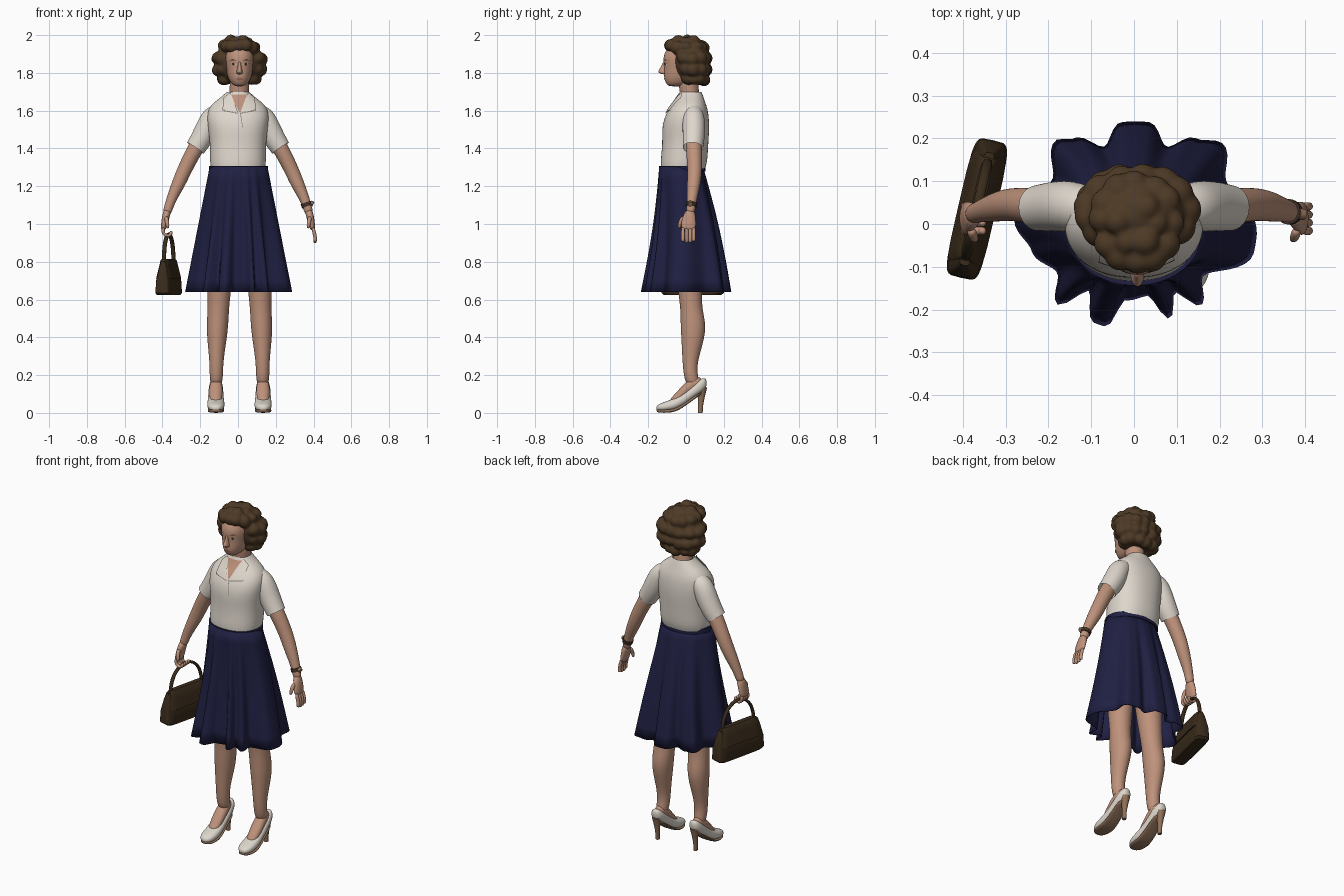
import bpy, bmesh, math, random
from mathutils import Vector, Matrix
from mathutils.bvhtree import BVHTree

random.seed(4)
cube = bpy.data.objects.get("Cube")
if cube:
    bpy.data.objects.remove(cube, do_unlink=True)
X, Y, Z = Vector((1, 0, 0)), Vector((0, 1, 0)), Vector((0, 0, 1))


def material(name, *rgb):
    m = bpy.data.materials.new(name)
    m.use_nodes = True
    m.diffuse_color = (*rgb, 1)
    for node in m.node_tree.nodes:
        if node.type == 'BSDF_PRINCIPLED':
            node.inputs["Base Color"].default_value = (*rgb, 1)
            node.inputs["Roughness"].default_value = 0.8
    return m


SKIN = material("skin", 0.52, 0.29, 0.20)
BLOUSE = material("cream blouse", 0.74, 0.68, 0.61)
SEAM = material("blouse seam", 0.25, 0.22, 0.20)
NAVY = material("navy skirt", 0.014, 0.014, 0.055)
HAIR = material("brown hair", 0.075, 0.042, 0.019)
LEATHER = material("dark leather", 0.042, 0.025, 0.011)
SHOE = material("white shoe", 0.72, 0.67, 0.60)
SOLE = material("tan sole", 0.28, 0.165, 0.10)
LIPS = material("lips", 0.36, 0.15, 0.11)
DARK = material("dark eye", 0.05, 0.03, 0.02)


def add(name, bm, mat, sub=0, sharp=None):
    bmesh.ops.recalc_face_normals(bm, faces=bm.faces)
    me = bpy.data.meshes.new(name)
    bm.to_mesh(me)
    bm.free()
    me.materials.append(mat)
    me.shade_smooth()
    if sharp:
        me.set_sharp_from_angle(angle=math.radians(sharp))
    ob = bpy.data.objects.new(name, me)
    bpy.context.collection.objects.link(ob)
    if sub:
        mod = ob.modifiers.new("smooth", 'SUBSURF')
        mod.levels = mod.render_levels = sub
    return ob


def skin_rings(bm, loops, caps):
    rows = [[bm.verts.new(p) for p in loop] for loop in loops]
    n = len(rows[0])
    for lo, hi in zip(rows, rows[1:]):
        for i in range(n):
            bm.faces.new((lo[i], lo[(i + 1) % n], hi[(i + 1) % n], hi[i]))
    if caps:
        bm.faces.new(rows[0])
        bm.faces.new(rows[-1])


def loft(name, rings, mat, n=16, axes=None, p=2.0, sub=2, caps=True, sharp=None):
    """Rings are (x, y, z, a, b); without axes they stand square to the path."""
    pts = [Vector(r[:3]) for r in rings]
    loops = []
    for k, r in enumerate(rings):
        if axes:
            u, v = axes
        else:
            t = (pts[min(k + 1, len(pts) - 1)] - pts[max(k - 1, 0)]).normalized()
            u = t.cross(Y).normalized()
            v = u.cross(t)
        loop = []
        for i in range(n):
            w = 2 * math.pi * i / n
            c, s = math.cos(w), math.sin(w)
            c = math.copysign(abs(c) ** (2 / p), c)
            s = math.copysign(abs(s) ** (2 / p), s)
            loop.append(pts[k] + u * c * r[3] + v * s * r[4])
        loops.append(loop)
    bm = bmesh.new()
    skin_rings(bm, loops, caps)
    return add(name, bm, mat, sub, sharp)


def tube(name, pts, mat, **kw):
    return loft(name, [(x, y, z, r, r) for x, y, z, r in pts], mat, **kw)


def patch(name, corners, mat, target, off, n=8):
    """Thin plate laid on the front of a part, from four (x, z) corners."""
    tree = BVHTree.FromObject(target, bpy.context.evaluated_depsgraph_get())
    a, b, c, d = [Vector(q) for q in corners]
    bm = bmesh.new()
    grid = []
    for i in range(n + 1):
        row = []
        for j in range(n + 1):
            s, t = i / n, j / n
            q = a.lerp(b, s).lerp(d.lerp(c, s), t)
            hit, nor, _, _ = tree.ray_cast(Vector((q.x, -1, q.y)), Y)
            if hit is None:
                hit, nor = Vector((q.x, 0, q.y)), -Y
            row.append(bm.verts.new(hit + nor * (off if nor.y < 0 else -off)))
        grid.append(row)
    for i in range(n):
        for j in range(n):
            bm.faces.new((grid[i][j], grid[i + 1][j], grid[i + 1][j + 1], grid[i][j + 1]))
    return add(name, bm, mat)


# Head and neck
HX = 0.008
head = loft("head", [(HX, y, z, a, b) for z, y, a, b in (
    (1.728, -.055, .022, .035), (1.742, -.045, .043, .06), (1.765, -.03, .057, .085),
    (1.79, -.015, .067, .103), (1.83, -.003, .075, .112), (1.86, -.004, .079, .117),
    (1.90, -.002, .08, .117), (1.95, .01, .066, .095), (1.975, .01, .03, .05))],
    SKIN, n=24, axes=(X, Y), p=2.2)
loft("neck", [(HX / 2, .03, 1.60, .065, .05), (HX / 2, .022, 1.67, .054, .052),
              (HX, .015, 1.72, .052, .052), (HX, .01, 1.78, .054, .055)], SKIN, axes=(X, Y))
loft("nose", [(HX, -.112, 1.86, .007, .012), (HX, -.114, 1.83, .010, .018),
              (HX, -.118, 1.81, .016, .032), (HX, -.118, 1.799, .017, .026),
              (HX, -.11, 1.792, .012, .012)], SKIN, axes=(X, Y))


def diamond(x, z, w, h):
    return (x - w, z), (x, z + h), (x + w, z), (x, z - h)


for side, s in (("left", 1), ("right", -1)):
    ex = HX + s * .032
    patch(side + "_eye", diamond(ex, 1.846, .016, .008), SHOE, head, .001)
    patch(side + "_iris", diamond(ex, 1.846, .008, .008), DARK, head, .002)
    patch(side + "_eyelid", ((ex - .016, 1.847), (ex, 1.855), (ex + .016, 1.847), (ex, 1.852)),
          DARK, head, .0025)
    patch(side + "_brow", ((HX + s * .015, 1.866), (HX + s * .036, 1.873),
                           (HX + s * .054, 1.864), (HX + s * .036, 1.867)), HAIR, head, .002)
patch("mouth", diamond(HX, 1.768, .024, .009), LIPS, head, .002)

# Wavy hair: a cap and rows of curls fused together
bm = bmesh.new()


def blob(x, y, z, sx, sy, sz):
    m = Matrix.Translation((x, y, z)) @ Matrix.Diagonal((sx, sy, sz, 1))
    bmesh.ops.create_icosphere(bm, subdivisions=3, radius=1, matrix=m)


blob(.006, .025, 1.865, .122, .102, .13)
for z, rx, ry, cy, r, count in ((1.768, .085, .05, .045, .038, 11), (1.82, .107, .066, .04, .040, 13),
                                (1.88, .108, .073, .03, .042, 13), (1.94, .08, .088, .005, .036, 12),
                                (1.968, .045, .045, 0, .032, 6)):
    for i in range(count):
        w = 2 * math.pi * (i + random.uniform(-.2, .2)) / count
        if z < 1.9 and math.sin(w) < -.68:
            continue
        k = r * random.uniform(.9, 1.06)
        blob(.006 + rx * math.cos(w), cy + ry * math.sin(w), z + random.uniform(-.008, .006),
             k, k, k * random.uniform(.8, 1))
hair = add("hair", bm, HAIR)
mod = hair.modifiers.new("fuse", 'REMESH')
mod.mode, mod.voxel_size, mod.use_smooth_shade = 'VOXEL', .007, True
mod = hair.modifiers.new("soften", 'SMOOTH')
mod.iterations = 3

# Blouse: body from front and back depth at each height
body = loft("blouse_body", [(0, (f + b) / 2, z, a, (b - f) / 2) for z, a, f, b in (
    (1.295, .143, -.133, .102), (1.33, .15, -.136, .114), (1.42, .148, -.125, .118),
    (1.50, .158, -.128, .124), (1.56, .166, -.117, .122), (1.61, .158, -.09, .115),
    (1.645, .128, -.062, .102), (1.675, .085, -.043, .092), (1.70, .06, -.034, .082))],
    BLOUSE, n=28, axes=(X, Y), p=2.25, caps=False)
patch("open_neck", ((-.045, 1.685), (.05, 1.685), (.014, 1.59), (.008, 1.59)), SKIN, body, .003)
for side, s in (("left", 1), ("right", -1)):
    mx = .006
    flap = [(mx + s * x, z) for x, z in ((.044, 1.692), (.080, 1.662), (.086, 1.60), (.006, 1.585))]
    patch(side + "_collar", flap, BLOUSE, body, .008)
    edge = [(mx + s * x, z) for x, z in ((.086, 1.60), (.006, 1.585), (.006, 1.581), (.088, 1.596))]
    patch(side + "_collar_edge", edge, SEAM, body, .006)
patch("placket", ((.010, 1.59), (.014, 1.59), (.026, 1.51), (.023, 1.51)), SEAM, body, .003)

# Skirt: oval waist blending into a pleated hem, as (angle, radius)
HEM = ((-14, .285), (-5, .285), (25, .235), (42, .278), (55, .245), (68, .195), (82, .24), (98, .24),
       (112, .195), (125, .245), (134, .27), (152, .22), (178, .283), (195, .25), (212, .215),
       (226, .262), (235, .19), (247, .25), (254, .25), (262, .18), (280, .17), (290, .235),
       (300, .185), (309, .245), (322, .20), (346, .285))


def hem_radius(deg):
    for (a, ra), (b, rb) in zip(HEM, HEM[1:]):
        if a <= deg <= b:
            k = (1 - math.cos(math.pi * (deg - a) / (b - a))) / 2
            return ra + (rb - ra) * k


loops = []
for k in range(11):
    t = k / 10
    loop = []
    for i in range(120):
        deg = -14 + 3 * i
        w = math.radians(deg)
        c, s = math.cos(w), math.sin(w)
        waist = 1 / math.hypot(c / .153, s / .117)
        r = waist + (hem_radius(deg) - waist) * t
        loop.append((r * c + .003, r * s - .027 * (1 - t) + .012 * math.sin(math.pi * t),
                     1.305 - .665 * t))
    loops.append(loop)
bm = bmesh.new()
skin_rings(bm, loops, False)
skirt = add("skirt", bm, NAVY)
mod = skirt.modifiers.new("cloth", 'SOLIDIFY')
mod.thickness = .005
loft("waistband", [(.002, -.02, z, .156, .122) for z in (1.278, 1.308)], NAVY, n=40,
     axes=(X, Y), sub=0, sharp=40)

# Arms, sleeves, legs and shoes
for side, s in (("left", 1), ("right", -1)):
    tube(side + "_sleeve", [(s * x, y, z, r) for x, y, z, r in (
        (.09, .035, 1.60, .045), (.137, .04, 1.572, .06), (.168, .042, 1.50, .061),
        (.200, .04, 1.44, .058), (.226, .037, 1.402, .054))], BLOUSE, caps=False)
    tube(side + "_arm", [(s * x, y, z, r) for x, y, z, r in (
        (.17, .04, 1.49, .044), (.232, .042, 1.39, .043), (.282, .047, 1.29, .039),
        (.312, .042, 1.22, .037), (.345, .034, 1.15, .029), (.366, .027, 1.095, .024),
        (.378, .022, 1.05, .024))], SKIN)

    def limb(name, rings, mat, axes, **kw):
        loft(side + name, [(.008 + s * x, y, z, a, b) for x, y, z, a, b in rings], mat, axes=axes, **kw)

    limb("_leg", ((.095, .01, 1.0, .085, .085), (.10, .01, .80, .075, .075), (.108, .022, .64, .063, .064),
                  (.112, .028, .55, .057, .058), (.117, .04, .46, .059, .070), (.12, .034, .37, .050, .058),
                  (.122, .022, .28, .038, .042), (.123, .022, .21, .036, .036),
                  (.123, .04, .14, .033, .04)), SKIN, (X, Y))
    limb("_foot", ((.124, .085, .165, .026, .03), (.124, .03, .15, .034, .042), (.125, -.01, .115, .036, .04),
                   (.125, -.05, .078, .034, .032), (.125, -.09, .05, .02, .018)), SKIN, (X, Z))
    shoe = [(.125, y, z, a, b) for y, z, a, b in (
        (.110, .158, .016, .022), (.088, .150, .036, .040), (.04, .115, .040, .036),
        (-.01, .074, .042, .034), (-.06, .045, .047, .033), (-.11, .034, .046, .026),
        (-.142, .029, .034, .019), (-.157, .025, .014, .010))]
    limb("_shoe", shoe, SHOE, (X, Z), p=2.4)
    limb("_sole", [(x, y, max(z - b, .009), a * .95, .009) for x, y, z, a, b in shoe[1:]], SOLE, (X, Z), p=3)
    limb("_heel", ((.125, .086, .135, .027, .026), (.125, .083, .10, .019, .020),
                   (.125, .078, .05, .012, .014), (.125, .076, 0, .011, .012)), SOLE, (X, Y),
         sub=0, sharp=40)

# Hands: the left hangs open, the right curls round the bag handle
for side, s, reach in (("left", 1, 0), ("right", -1, .015)):
    loft(side + "_palm", [(s * x, y, z, a, b) for x, y, z, a, b in (
        (.372, .024, 1.075, .022, .024), (.382, .018, 1.04, .020, .034),
        (.39, .013, 1.0, .018, .041), (.397, .012, .965, .013, .038))], SKIN)
    tube(side + "_thumb", [(s * .38, -.012, 1.04, .013), (s * .376, -.032, 1.01, .012),
                           (s * .37, -.036, .975, .009)], SKIN, n=8)
    for i in range(4):
        y = -.016 + i * .019
        tip = .895 + .008 * abs(i - 1.4)
        if s > 0:
            path = ((.395, .985), (.405, .95), (.41, .92), (.406, tip))
        else:
            path = ((.395, .985), (.398, .95), (.378, .935), (.355, .942), (.352, .965))
        tube(side + "_finger", [(s * x, y, z, .0105) for x, z in path], SKIN, n=8)

tube("wristwatch_band", [(.360, .029, 1.112, .030), (.367, .027, 1.092, .029)], DARK, sub=0, sharp=40)
tube("wristwatch_face", [(.384, .024, 1.112, .013), (.398, .022, 1.105, .013)], SOLE, sub=0, sharp=40)

# Handbag, turned along the right side
bag = [
    loft("handbag", [(0, 0, z, a, b) for z, a, b in (
        (.623, .150, .036), (.635, .165, .043), (.70, .163, .039), (.77, .147, .024),
        (.805, .135, .014))], LEATHER, n=32, axes=(X, Y), p=6, sub=0, sharp=35),
    loft("handbag_flap", [(0, 0, z, a, b) for z, a, b in (
        (.712, .140, .044), (.77, .130, .030), (.808, .122, .021), (.815, .115, .014))],
        LEATHER, n=32, axes=(X, Y), p=6, sub=0, sharp=35),
    loft("handbag_handle", [(x, 0, z, .009, .012) for x, z in (
        (-.115, .79), (-.108, .86), (-.072, .925), (0, .957), (.072, .925), (.108, .86), (.115, .79))],
        LEATHER, n=10),
]
for ob in bag:
    ob.location = (-.367, .035, 0)
    ob.rotation_euler = (0, 0, math.radians(77))
